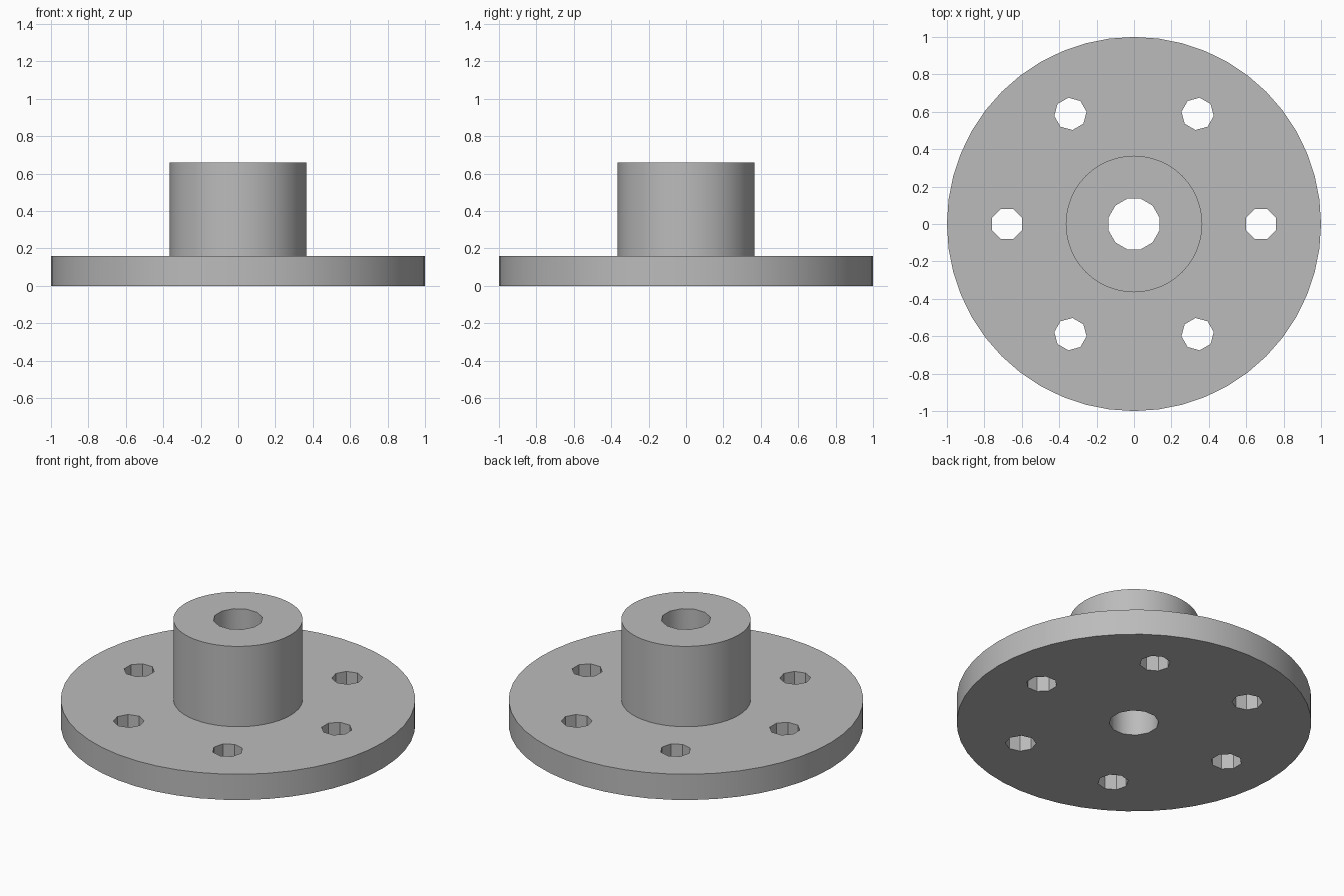
import bpy
import bmesh
import math

cube = bpy.data.objects.get("Cube")
if cube:
    bpy.data.objects.remove(cube, do_unlink=True)

SIDES = 48
BORE_SIDES = 12
FLANGE_R, FLANGE_H = 1.0, 0.16
HUB_R, HUB_H = 0.365, 0.66
BORE_R, BOLT_R, BOLT_CIRCLE = 0.14, 0.087, 0.68

# Plain grey metal
metal = bpy.data.materials.new("grey metal")
metal.use_nodes = True
grey = (0.5, 0.5, 0.5, 1)
metal.diffuse_color = grey
metal.node_tree.nodes["Principled BSDF"].inputs["Base Color"].default_value = grey


def add_object(name, bm):
    mesh = bpy.data.meshes.new(name)
    bmesh.ops.recalc_face_normals(bm, faces=bm.faces)
    bm.to_mesh(mesh)
    bm.free()
    obj = bpy.data.objects.new(name, mesh)
    bpy.context.collection.objects.link(obj)
    mesh.materials.append(metal)
    return obj


def ring(bm, radius, z, sides, centre=(0, 0), turn=0):
    return [bm.verts.new((centre[0] + radius * math.cos(turn + math.tau * i / sides),
                          centre[1] + radius * math.sin(turn + math.tau * i / sides), z))
            for i in range(sides)]


def bridge(bm, low, high):
    for i in range(len(low)):
        j = (i + 1) % len(low)
        bm.faces.new((low[i], low[j], high[j], high[i]))


# Flange and hub: one stepped solid of revolution
bm = bmesh.new()
profile = [(FLANGE_R, 0), (FLANGE_R, FLANGE_H), (HUB_R, FLANGE_H), (HUB_R, HUB_H)]
rings = [ring(bm, r, z, SIDES) for r, z in profile]
for low, high in zip(rings, rings[1:]):
    bridge(bm, low, high)
bm.faces.new(rings[0])
bm.faces.new(rings[-1])
body = add_object("flanged_hub", bm)

# Drills: centre bore and six bolt holes
bm = bmesh.new()
holes = [((0, 0), BORE_R, BORE_SIDES, HUB_H)]
for i in range(6):
    a = i * math.tau / 6
    centre = (BOLT_CIRCLE * math.cos(a), BOLT_CIRCLE * math.sin(a))
    holes.append((centre, BOLT_R, 8, FLANGE_H))
for centre, radius, sides, top in holes:
    turn = math.atan2(centre[1], centre[0]) + math.pi / sides
    low = ring(bm, radius, -0.1, sides, centre, turn)
    high = ring(bm, radius, top + 0.1, sides, centre, turn)
    bridge(bm, low, high)
    bm.faces.new(low)
    bm.faces.new(high)
drills = add_object("hole_cutters", bm)
drills.hide_render = True

# Cut the holes, then drop the cutters
cut = body.modifiers.new("holes", "BOOLEAN")
cut.operation = "DIFFERENCE"
cut.solver = "EXACT"
cut.object = drills
bpy.ops.object.select_all(action="DESELECT")
bpy.context.view_layer.objects.active = body
body.select_set(True)
bpy.ops.object.modifier_apply(modifier=cut.name)
bpy.data.objects.remove(drills, do_unlink=True)

# Smooth the round walls and keep the rims crisp
bpy.ops.object.shade_smooth_by_angle(angle=math.radians(35))
